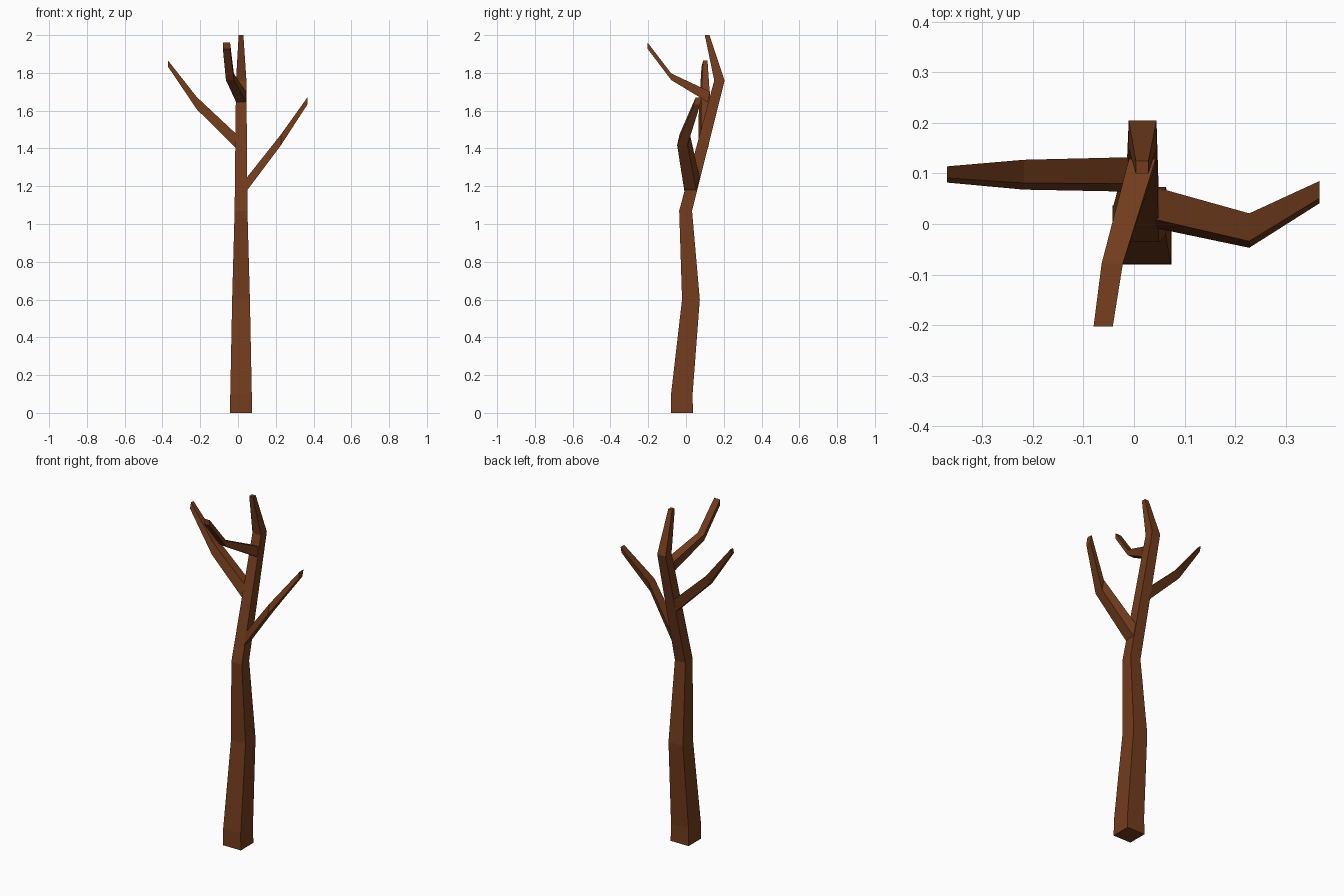
import bpy, bmesh

if "Cube" in bpy.data.objects:
    bpy.data.objects.remove(bpy.data.objects["Cube"])

bark = bpy.data.materials.new("bark")
bark.diffuse_color = (0.17, 0.045, 0.012, 1)
bark.use_nodes = True
bark.node_tree.nodes["Principled BSDF"].inputs["Base Color"].default_value = bark.diffuse_color


def limb(name, rings):
    """Skin a chain of four-cornered rings and cap both ends."""
    bm = bmesh.new()
    loops = [[bm.verts.new(p) for p in ring] for ring in rings]
    for a, b in zip(loops, loops[1:]):
        for i in range(4):
            j = (i + 1) % 4
            bm.faces.new((a[i], a[j], b[j], b[i]))
    bm.faces.new(loops[0])
    bm.faces.new(loops[-1])
    bmesh.ops.recalc_face_normals(bm, faces=bm.faces)
    mesh = bpy.data.meshes.new(name)
    bm.to_mesh(mesh)
    bm.free()
    mesh.materials.append(bark)
    obj = bpy.data.objects.new(name, mesh)
    bpy.context.collection.objects.link(obj)
    return obj


def level(cx, cy, z, w):
    """Horizontal square ring for the trunk."""
    h = w / 2
    return [(cx - h, cy - h, z), (cx + h, cy - h, z),
            (cx + h, cy + h, z), (cx - h, cy + h, z)]


def side(x, y0, y1, z0, z1, lean):
    """Upright ring facing x, its top leaning back with the trunk."""
    return [(x, y0, z0), (x, y1, z0), (x, y1 + lean, z1), (x, y0 + lean, z1)]


def front(y, x0, x1, z0, z1, lean=0.0):
    """Upright ring facing y."""
    return [(x0, y, z0), (x1, y, z0), (x1, y + lean, z1), (x0, y + lean, z1)]


# Crooked tapering trunk
limb("trunk", [level(0.016, -0.022, 0, 0.117),
               level(0.016, -0.022, 0.10, 0.114),
               level(0.016, 0.026, 0.60, 0.094),
               level(0.016, -0.002, 1.07, 0.068),
               level(0.017, 0.177, 1.76, 0.055),
               level(0.016, 0.112, 2.0, 0.025)])

# Right branch
limb("right_branch", [side(0.042, -0.008, 0.056, 1.17, 1.24, 0.017),
                      side(0.228, -0.047, 0.008, 1.418, 1.475, 0.013),
                      side(0.367, 0.041, 0.075, 1.632, 1.67, 0.010)])

# Left branch
limb("left_branch", [side(-0.010, 0.064, 0.116, 1.40, 1.477, 0.016),
                     side(-0.218, 0.068, 0.114, 1.607, 1.672, 0.013),
                     side(-0.370, 0.082, 0.105, 1.832, 1.865, 0.009)])

# Front branch
limb("front_branch", [front(0.115, -0.010, 0.043, 1.645, 1.70, 0.014),
                      front(-0.078, -0.064, -0.022, 1.762, 1.797),
                      front(-0.203, -0.080, -0.042, 1.927, 1.96)])
